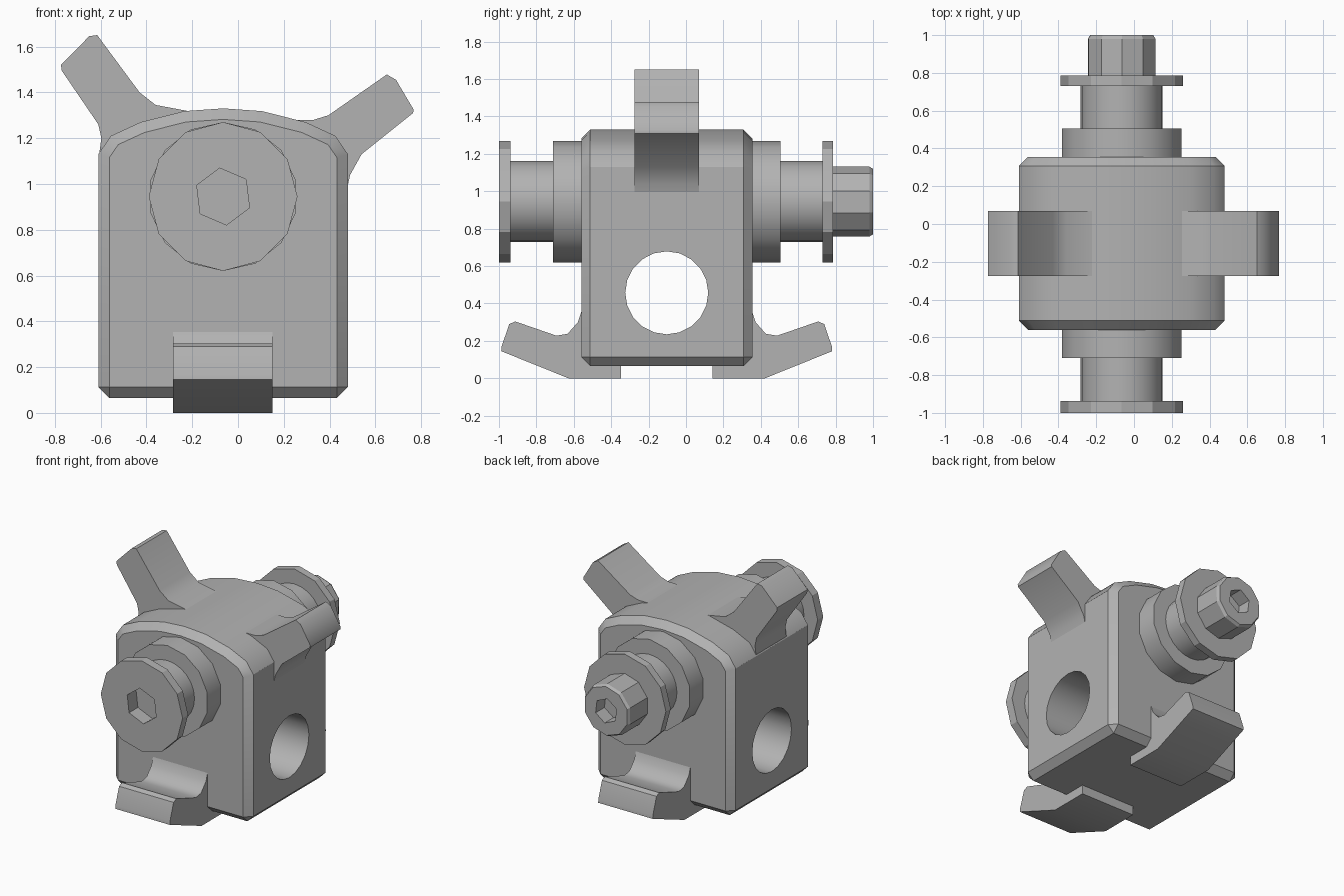
import bpy, bmesh, math
from mathutils import Vector

cube = bpy.data.objects.get("Cube")
if cube:
    bpy.data.objects.remove(cube, do_unlink=True)

grey = bpy.data.materials.new("plain grey")
grey.use_nodes = True
colour = (0.45, 0.45, 0.45, 1)
grey.diffuse_color = colour
grey.node_tree.nodes["Principled BSDF"].inputs["Base Color"].default_value = colour

AXIS_X, AXIS_Z, MID_Y = -0.065, 0.945, -0.103


def prism(name, rings):
    """Loft equal-length rings of points and cap both ends."""
    bm = bmesh.new()
    loops = [[bm.verts.new(p) for p in ring] for ring in rings]
    n = len(loops[0])
    for a, b in zip(loops, loops[1:]):
        for i in range(n):
            j = (i + 1) % n
            bm.faces.new((a[i], a[j], b[j], b[i]))
    bm.faces.new(loops[0])
    bm.faces.new(loops[-1])
    bmesh.ops.recalc_face_normals(bm, faces=bm.faces)
    mesh = bpy.data.meshes.new(name)
    bm.to_mesh(mesh)
    bm.free()
    obj = bpy.data.objects.new(name, mesh)
    bpy.context.collection.objects.link(obj)
    mesh.materials.append(grey)
    return obj


def activate(obj):
    bpy.ops.object.select_all(action='DESELECT')
    obj.select_set(True)
    bpy.context.view_layer.objects.active = obj


def smooth(obj, degrees=35):
    activate(obj)
    bpy.ops.object.shade_smooth_by_angle(angle=math.radians(degrees))


def bevel(obj, width, degrees):
    mod = obj.modifiers.new("bevel", 'BEVEL')
    mod.width, mod.segments = width, 1
    mod.limit_method, mod.angle_limit = 'ANGLE', math.radians(degrees)
    activate(obj)
    bpy.ops.object.modifier_apply(modifier=mod.name)


def cut(obj, cutter):
    mod = obj.modifiers.new("cut", 'BOOLEAN')
    mod.operation, mod.solver, mod.object = 'DIFFERENCE', 'EXACT', cutter
    activate(obj)
    bpy.ops.object.modifier_apply(modifier=mod.name)
    bpy.data.objects.remove(cutter, do_unlink=True)


def turned(name, sides, stations, phase=0.0):
    """Round part along y from (y, radius) stations."""
    angles = [phase + math.tau * i / sides for i in range(sides)]
    return prism(name, [[(AXIS_X + r * math.cos(a), y, AXIS_Z + r * math.sin(a))
                         for a in angles] for y, r in stations])


def across_y(name, outline, lo, hi):
    return prism(name, [[(x, y, z) for x, z in outline] for y in (lo, hi)])


# Body block: arched top, chamfered rims, cross bore
half_arch = [(0.545, 1.13), (0.49, 1.21), (0.36, 1.27), (0.17, 1.318)]
outline = ([(AXIS_X - 0.545, 0.065), (AXIS_X + 0.545, 0.065)]
           + [(AXIS_X + x, z) for x, z in half_arch] + [(AXIS_X, 1.33)]
           + [(AXIS_X - x, z) for x, z in reversed(half_arch)])
body = across_y("body", outline, -0.56, 0.355)
bevel(body, 0.048, 50)
ring = [(MID_Y + 0.222 * math.cos(math.tau * i / 20),
         0.457 + 0.222 * math.sin(math.tau * i / 20)) for i in range(20)]
cut(body, prism("bore", [[(x, y, z) for y, z in ring] for x in (-1, 1)]))
smooth(body, 32)

# Axle: collars, shafts and end discs
for name, sides, stations in (
        ("front_collar", 14, [(-0.71, 0.325), (-0.54, 0.325)]),
        ("front_shaft", 24, [(-0.95, 0.217), (-0.70, 0.217)]),
        ("back_collar", 14, [(0.34, 0.325), (0.505, 0.325)]),
        ("back_shaft", 24, [(0.50, 0.217), (0.74, 0.217)]),
        ("back_disc", 12, [(0.73, 0.325), (0.785, 0.325)])):
    smooth(turned(name, sides, stations, math.pi / 2), 28)

# End pieces with hexagonal sockets
front_disc = turned("front_disc", 12, [(-1.0, 0.325), (-0.937, 0.325)], math.pi / 2)
cut(front_disc, turned("socket", 6, [(-1.1, 0.125), (-0.85, 0.125)], 1.69))
front_shaft = bpy.data.objects["front_shaft"]
cut(front_shaft, turned("socket", 6, [(-1.1, 0.125), (-0.90, 0.125)], 1.69))
end_nut = turned("end_nut", 10, [(0.77, 0.187), (0.98, 0.187), (1.0, 0.175)], 0.3)
cut(end_nut, turned("socket", 6, [(0.90, 0.09), (1.1, 0.09)], 1.69))

# Horns with flared roots
right_horn = [(-0.58, 1.0), (-0.61, 1.1), (-0.597, 1.2), (-0.61, 1.26), (-0.77, 1.495),
              (-0.773, 1.52), (-0.65, 1.645), (-0.615, 1.65), (-0.43, 1.4),
              (-0.36, 1.345), (-0.2, 1.315), (-0.35, 1.2)]
left_horn = [(0.47, 0.95), (0.49, 1.04), (0.54, 1.13), (0.765, 1.31), (0.767, 1.325),
             (0.69, 1.455), (0.65, 1.478), (0.395, 1.3), (0.33, 1.28), (0.2, 1.28),
             (0.3, 1.15)]
for name, shape in (("right_horn", right_horn), ("left_horn", left_horn)):
    smooth(across_y(name, shape, -0.275, 0.07), 40)

# Upturned feet, front and back
foot = [(0.245, 0.0), (0.525, 0.0), (0.885, 0.145), (0.883, 0.17), (0.842, 0.29),
        (0.81, 0.304), (0.59, 0.228), (0.53, 0.238), (0.475, 0.3), (0.455, 0.36),
        (0.41, 0.3), (0.40, 0.08), (0.245, 0.08)]
for name, side in (("front_foot", -1), ("back_foot", 1)):
    smooth(prism(name, [[(x, MID_Y + side * y, z) for y, z in foot]
                        for x in (-0.283, 0.15)]), 40)
